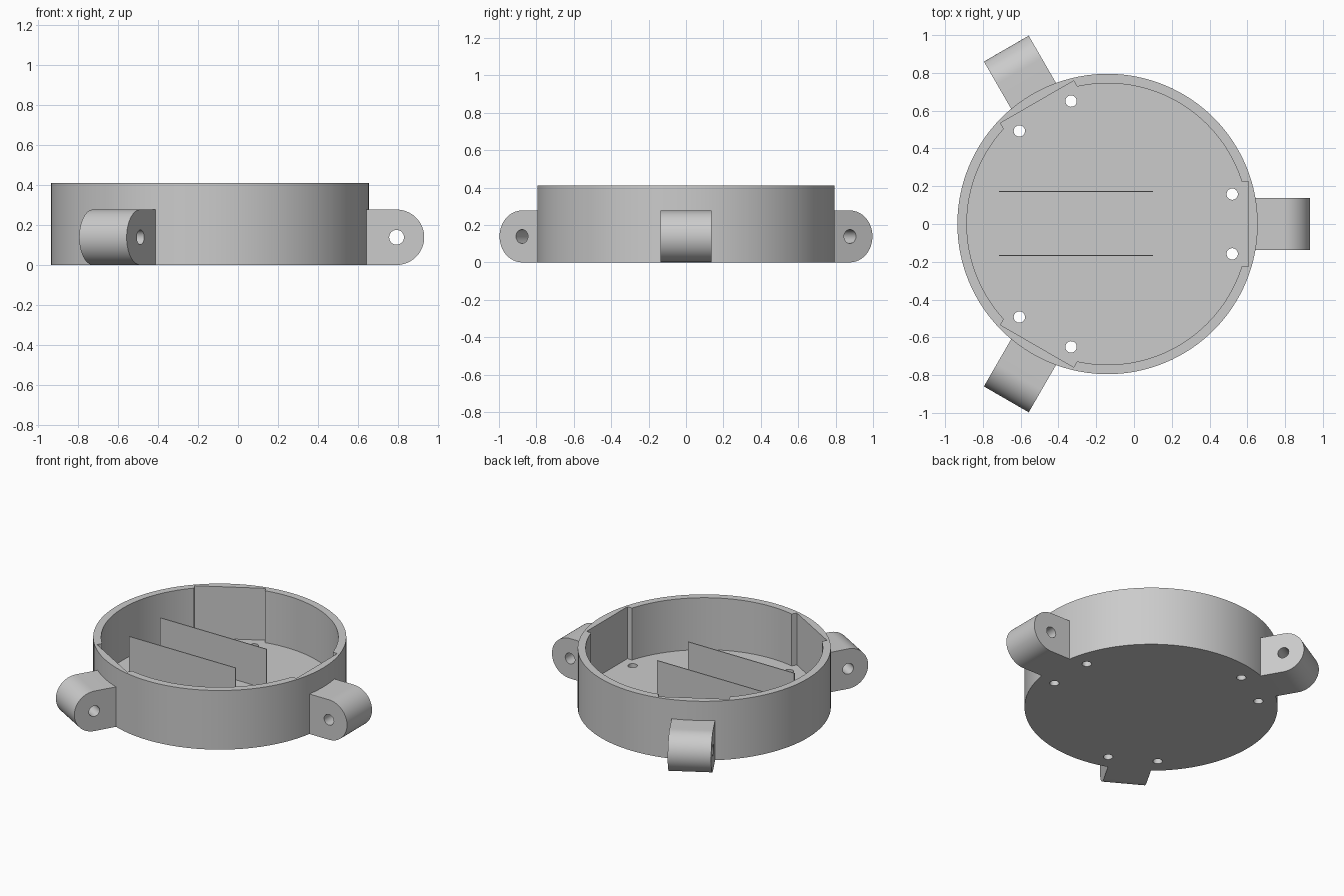
import bpy
import bmesh
from math import pi, cos, sin, radians
from mathutils import Matrix, Vector

cube = bpy.data.objects.get("Cube")
if cube:
    bpy.data.objects.remove(cube, do_unlink=True)

CENTRE = Matrix.Translation((-0.14, 0, 0))   # axis of the round tray
RADIUS, HEIGHT, FLOOR = 0.795, 0.41, 0.05
LUG_R, LUG_X, LUG_HALF = 0.1385, 0.932, 0.137
SPOKES = [Matrix.Rotation(radians(a), 4, "Z") for a in (0, 120, 240)]

grey = bpy.data.materials.new("plain_grey")
grey.use_nodes = True
grey.diffuse_color = (0.6, 0.6, 0.6, 1)
grey.node_tree.nodes["Principled BSDF"].inputs["Base Color"].default_value = (0.6, 0.6, 0.6, 1)


def prism(name, outline, depth, matrix):
    """Extrude a flat outline along its own z by depth, then place it."""
    bm = bmesh.new()
    face = bm.faces.new([bm.verts.new((x, y, 0)) for x, y in outline])
    extruded = bmesh.ops.extrude_face_region(bm, geom=[face])["geom"]
    verts = [g for g in extruded if isinstance(g, bmesh.types.BMVert)]
    bmesh.ops.translate(bm, verts=verts, vec=Vector((0, 0, depth)))
    bmesh.ops.recalc_face_normals(bm, faces=bm.faces)
    bm.transform(CENTRE @ matrix)
    bm.normal_update()
    mesh = bpy.data.meshes.new(name)
    bm.to_mesh(mesh)
    bm.free()
    mesh.materials.append(grey)
    obj = bpy.data.objects.new(name, mesh)
    bpy.context.collection.objects.link(obj)
    return obj


def arc(r, x=0, y=0, start=0, end=2 * pi, n=96):
    return [(x + r * cos(start + (end - start) * i / n),
             y + r * sin(start + (end - start) * i / n)) for i in range(n)]


def box(x0, x1, y0, y1):
    return [(x0, y0), (x1, y0), (x1, y1), (x0, y1)]


def cut(target, cutter):
    mod = target.modifiers.new("cut", "BOOLEAN")
    mod.operation = "DIFFERENCE"
    mod.solver = "EXACT"
    mod.object = cutter
    bpy.context.view_layer.objects.active = target
    bpy.ops.object.modifier_apply(modifier=mod.name)
    bpy.data.objects.remove(cutter, do_unlink=True)


def smooth(obj):
    bpy.ops.object.select_all(action="DESELECT")
    obj.select_set(True)
    bpy.context.view_layer.objects.active = obj
    bpy.ops.object.shade_smooth_by_angle(angle=radians(20))


# Round tray with a hollow inside
up = Matrix.Translation((0, 0, FLOOR))
tray = prism("round_tray", arc(RADIUS, n=128), HEIGHT, Matrix())
cut(tray, prism("hollow_cutter", arc(0.745, n=128), 1, up))

# Flat wall pockets and floor screw holes behind each lug
for spoke in SPOKES:
    cut(tray, prism("pocket_cutter", box(0.4, 0.746, -0.224, 0.224), 1, spoke @ up))
    for side in (-1, 1):
        below = Matrix.Translation((0, 0, -0.1))
        hole = arc(0.03, 0.66, side * 0.158, n=32)
        cut(tray, prism("screw_hole_cutter", hole, 0.3, spoke @ below))
smooth(tray)

# Mounting lugs: rounded profile in the x-z plane with a cross hole
hinge_x = LUG_X + 0.14 - LUG_R
lug_outline = [(0.757, 0)] + arc(LUG_R, hinge_x, LUG_R, -pi / 2, pi / 2, 32)
lug_outline += [(hinge_x, 2 * LUG_R), (0.757, 2 * LUG_R)]
upright = Matrix.Rotation(pi / 2, 4, "X")
for spoke, name in zip(SPOKES, ("side_lug", "back_lug", "front_lug")):
    place = spoke @ Matrix.Translation((0, LUG_HALF, 0)) @ upright
    lug = prism(name, lug_outline, 2 * LUG_HALF, place)
    wide = spoke @ Matrix.Translation((0, 0.3, 0)) @ upright
    cut(lug, prism("lug_hole_cutter", arc(0.037, hinge_x, LUG_R, n=32), 0.6, wide))
    smooth(lug)

# Two thin upright divider plates
for y, name in ((0.172, "back_divider"), (-0.167, "front_divider")):
    prism(name, box(-0.575, 0.24, y - 0.003, y + 0.003), 0.325 - FLOOR + 0.01,
          Matrix.Translation((0, 0, FLOOR - 0.01)))
